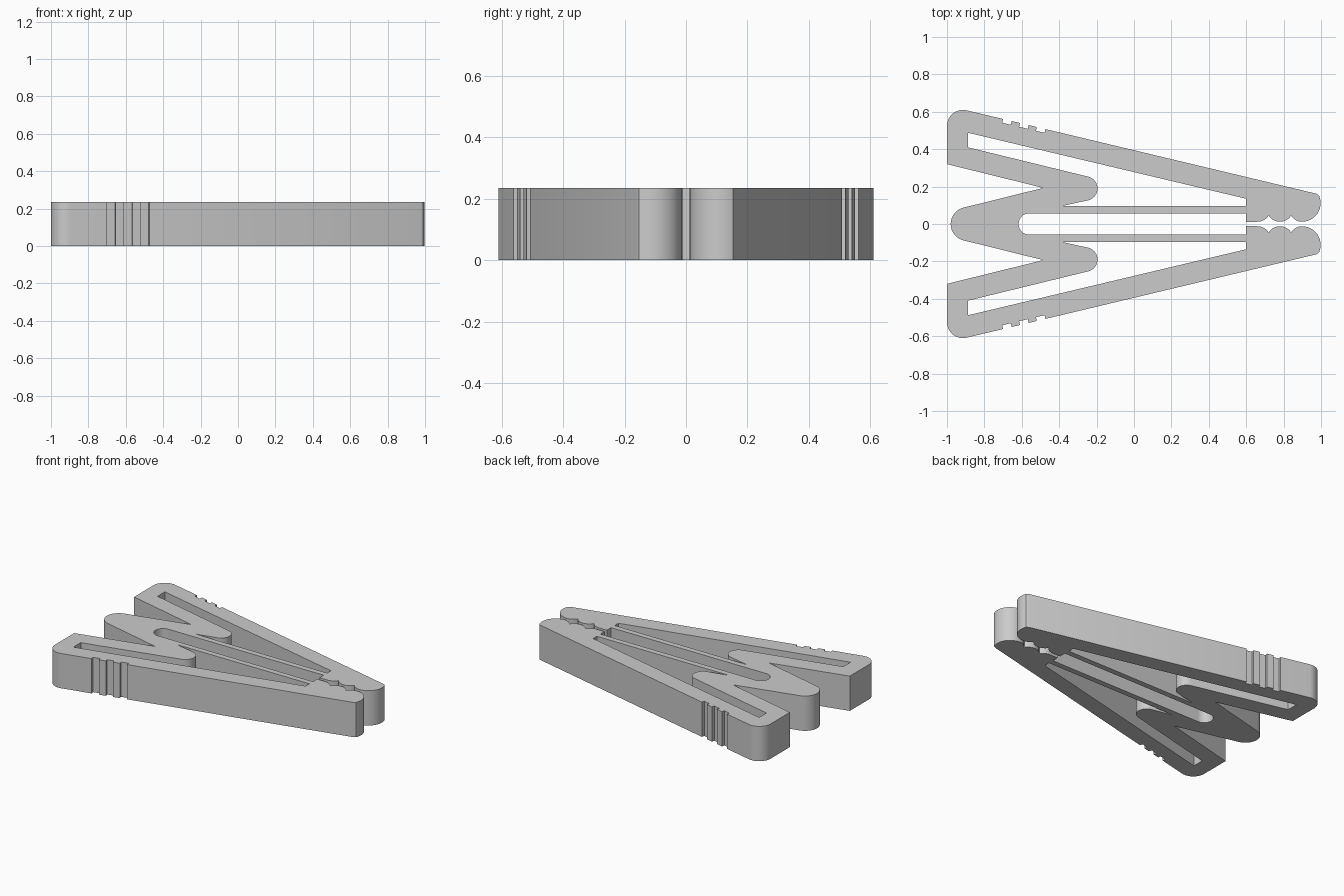
import bpy
from math import sin, cos, radians

cube = bpy.data.objects.get("Cube")
if cube:
    bpy.data.objects.remove(cube, do_unlink=True)

HEIGHT = 0.235


def arc(cx, cy, r, start, end, n=14):
    """Points on a circular arc, angles in degrees."""
    angles = [radians(start + (end - start) * i / n) for i in range(n + 1)]
    return [(cx + r * cos(a), cy + r * sin(a)) for a in angles]


def mirrored(points):
    return [(x, -y) for x, y in reversed(points)]


def outer_y(x):
    """Straight outer edge of the handle."""
    return 0.608 - 0.2385 * (x + 0.895)


# Grip grooves cut into the outer edge
grooves = []
for x0 in (-0.70, -0.61, -0.52):
    x1 = x0 + 0.046
    grooves += [(x0, outer_y(x0)), (x0 - 0.004, outer_y(x0) - 0.02),
                (x1 - 0.004, outer_y(x1) - 0.02), (x1, outer_y(x1))]

# Half outline: spring nose, valley, handle, jaw with teeth, centre slot
half = arc(-0.89, 0, 0.09, 180, 104)
half += [(-0.485, 0.193), (-1.0, 0.32)]
half += arc(-0.915, 0.525, 0.085, 180, 76.6)
half += grooves
half += [(0.975, 0.162)]
half += arc(0.898, 0.112, 0.1, 24, -90)
half += arc(0.9, 0.083, 0.071, -92, -148, 8)
half += arc(0.78, 0.083, 0.071, -32, -148)[1:]
half += arc(0.66, 0.083, 0.071, -32, -90, 8)[1:]
half += [(0.6, 0.012), (0.6, 0.057)]
half += arc(-0.56, 0, 0.057, 90, 180)
outline = half + mirrored(half)[1:-1]

# Window between the handle and the spring arm
window = [(-0.888, 0.41), (-0.888, 0.488), (0.6, 0.135), (0.6, 0.095), (-0.39, 0.095)]
window += arc(-0.26, 0.19, 0.065, -76, 76)

# Filled and extruded profile
curve = bpy.data.curves.new("clip_body", "CURVE")
curve.dimensions = "2D"
curve.fill_mode = "BOTH"
curve.extrude = HEIGHT / 2
for loop in (outline, window, mirrored(window)):
    spline = curve.splines.new("POLY")
    spline.points.add(len(loop) - 1)
    for point, (x, y) in zip(spline.points, loop):
        point.co = (x, y, 0, 1)
    spline.use_cyclic_u = True

body = bpy.data.objects.new("clip_body", curve)
bpy.context.collection.objects.link(body)
body.location.z = HEIGHT / 2
bpy.ops.object.select_all(action="DESELECT")
body.select_set(True)
bpy.context.view_layer.objects.active = body
bpy.ops.object.convert(target="MESH")

# Weld the caps to the walls and smooth the rounded walls
bpy.ops.object.mode_set(mode="EDIT")
bpy.ops.mesh.select_all(action="SELECT")
bpy.ops.mesh.remove_doubles(threshold=0.0001)
bpy.ops.mesh.normals_make_consistent(inside=False)
bpy.ops.object.mode_set(mode="OBJECT")
bpy.ops.object.shade_smooth_by_angle(angle=radians(30))

# Plain grey plastic
grey = bpy.data.materials.new("grey_plastic")
grey.use_nodes = True
color = (0.6, 0.6, 0.6, 1)
grey.diffuse_color = color
grey.node_tree.nodes["Principled BSDF"].inputs["Base Color"].default_value = color
body.data.materials.clear()
body.data.materials.append(grey)
